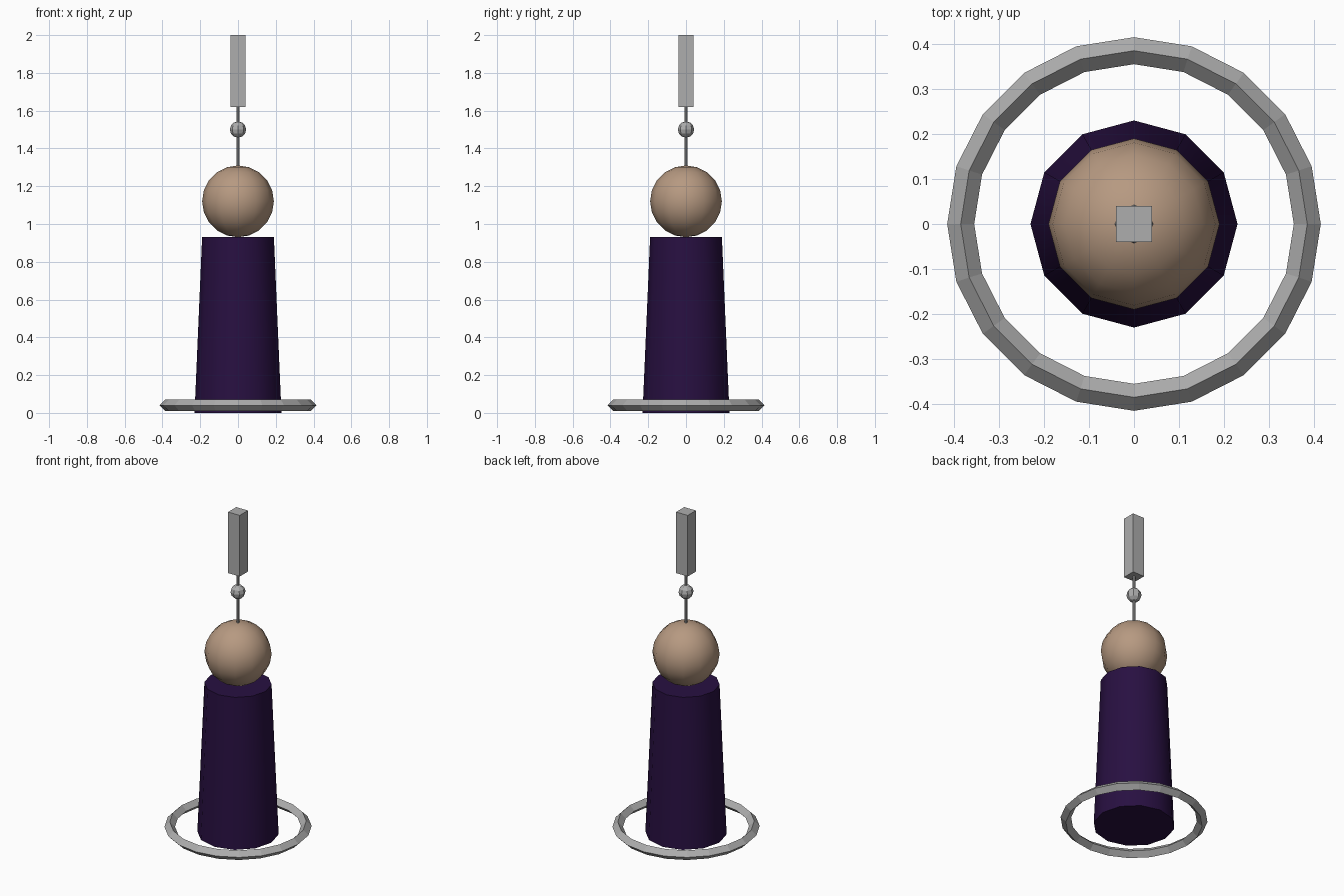
import bpy
import math

if "Cube" in bpy.data.objects:
    bpy.data.objects.remove(bpy.data.objects["Cube"], do_unlink=True)


def make_material(name, colour):
    mat = bpy.data.materials.new(name)
    mat.use_nodes = True
    mat.diffuse_color = (*colour, 1)
    mat.node_tree.nodes["Principled BSDF"].inputs["Base Color"].default_value = (*colour, 1)
    return mat


purple = make_material("dark purple", (0.021, 0.005, 0.053))
tan = make_material("tan", (0.47, 0.32, 0.22))
grey = make_material("metal grey", (0.42, 0.42, 0.42))


def finish(name, mat, smooth=False):
    obj = bpy.context.object
    obj.name = name
    obj.data.materials.append(mat)
    if smooth:
        bpy.ops.object.shade_smooth_by_angle(angle=math.radians(40))
    return obj


# Tapered body
bpy.ops.mesh.primitive_cone_add(vertices=12, radius1=0.23, radius2=0.19,
                                depth=0.93, location=(0, 0, 0.465))
finish("body", purple, smooth=True)

# Round head
bpy.ops.mesh.primitive_uv_sphere_add(segments=12, ring_count=10, radius=0.19,
                                     location=(0, 0, 1.12))
finish("head", tan, smooth=True)

# Flat ring with a diamond section around the base
bpy.ops.mesh.primitive_torus_add(major_segments=20, minor_segments=4,
                                 major_radius=0.385, minor_radius=0.03,
                                 location=(0, 0, 0.04))
finish("base_ring", grey)

# Thin rod, bead and square bar above the head
bpy.ops.mesh.primitive_cylinder_add(vertices=8, radius=0.008, depth=0.36,
                                    location=(0, 0, 1.45))
finish("rod", grey)

bpy.ops.mesh.primitive_uv_sphere_add(segments=8, ring_count=6, radius=0.043,
                                     location=(0, 0, 1.5))
finish("bead", grey)

bpy.ops.mesh.primitive_cube_add(size=1, location=(0, 0, 1.81))
bar = finish("top_bar", grey)
bar.scale = (0.08, 0.08, 0.38)
